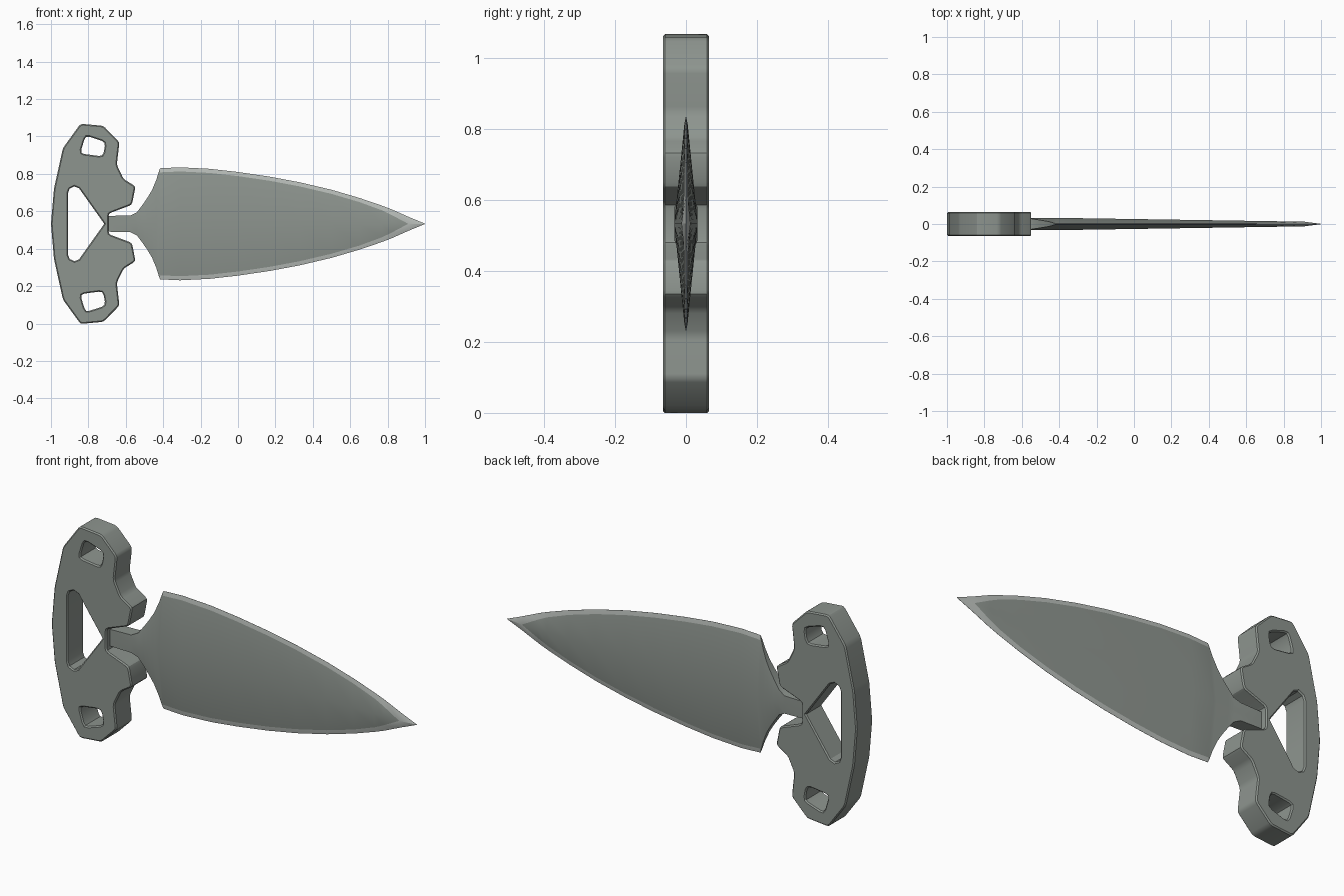
import bpy, bmesh, math
from mathutils import Vector

if "Cube" in bpy.data.objects:
    bpy.data.objects.remove(bpy.data.objects["Cube"])

CZ = 0.533  # height of the symmetry axis


def material(name, rgb):
    m = bpy.data.materials.new(name)
    m.diffuse_color = (*rgb, 1)
    m.use_nodes = True
    m.node_tree.nodes["Principled BSDF"].inputs["Base Color"].default_value = m.diffuse_color
    return m


steel = material("grey_steel", (0.27, 0.30, 0.275))
honed = material("honed_edge", (0.48, 0.51, 0.485))


def finish(name, bm, mats, angle):
    bmesh.ops.recalc_face_normals(bm, faces=bm.faces)
    me = bpy.data.meshes.new(name)
    bm.to_mesh(me)
    bm.free()
    for m in mats:
        me.materials.append(m)
    ob = bpy.data.objects.new(name, me)
    bpy.context.collection.objects.link(ob)
    bpy.ops.object.select_all(action='DESELECT')
    ob.select_set(True)
    bpy.context.view_layer.objects.active = ob
    bpy.ops.object.shade_smooth_by_angle(angle=math.radians(angle))
    return ob


def rounded(pts, r):
    """Soften every corner of a closed outline."""
    out = []
    for i, p in enumerate(pts):
        ends = []
        for q in (pts[i - 1], pts[(i + 1) % len(pts)]):
            d = q - p
            ends.append(p + d.normalized() * min(r, d.length * 0.4))
        a, b = ends
        out += [a, a * 0.25 + p * 0.5 + b * 0.25, b]
    return out


def oriented(pts, ccw):
    area = sum(pts[i - 1].x * p.y - p.x * pts[i - 1].y for i, p in enumerate(pts))
    return pts if (area > 0) == ccw else pts[::-1]


def inset(pts, d):
    """Mitred offset to the left of the travel direction."""
    out = []
    for i, p in enumerate(pts):
        a = (p - pts[i - 1]).normalized()
        b = (pts[(i + 1) % len(pts)] - p).normalized()
        na, nb = Vector((-a.y, a.x)), Vector((-b.y, b.x))
        out.append(p + (na + nb) * d / (1 + na.dot(nb)))
    return out


def mirrored(pts):
    """Flip an outline about the symmetry axis."""
    return [Vector((p.x, -p.y)) for p in reversed(pts)]


def vecs(pts):
    return [Vector(p) for p in pts]


# Handle: pierced plate with chamfered rims
half = vecs([(-0.984, 0.187), (-0.936, 0.405), (-0.842, 0.535), (-0.72, 0.524),
             (-0.634, 0.437), (-0.648, 0.315), (-0.612, 0.24), (-0.548, 0.20),
             (-0.567, 0.102), (-0.692, 0.055)])
outline = rounded(vecs([(-1.0, 0)]) + half + mirrored(half), 0.014)
upper = vecs([(-0.909, 0.165), (-0.90, 0.188), (-0.875, 0.2), (-0.85, 0.19)])
window = vecs([(-0.715, 0)]) + mirrored(upper) + upper
slot = rounded(vecs([(-0.815, 0.472), (-0.708, 0.437), (-0.722, 0.360), (-0.844, 0.376)]), 0.022)

HALF_T, CH = 0.065, 0.006
bm = bmesh.new()
caps = [[], []]
loops = [(outline, True), (window, False), (slot, False), (mirrored(slot), False)]
for pts, ccw in loops:
    pts = oriented(pts, ccw)
    small = inset(pts, CH)
    rings = []
    for y, ring in ((-HALF_T, small), (-HALF_T + CH, pts), (HALF_T - CH, pts), (HALF_T, small)):
        rings.append([bm.verts.new((p.x, y, p.y + CZ)) for p in ring])
    n = len(pts)
    for lo, hi in zip(rings, rings[1:]):
        for i in range(n):
            j = (i + 1) % n
            bm.faces.new((lo[i], lo[j], hi[j], hi[i]))
    for cap, ring in zip(caps, (rings[0], rings[-1])):
        cap += [bm.edges.get((ring[i], ring[(i + 1) % n])) for i in range(n)]
for cap in caps:
    bmesh.ops.triangle_fill(bm, use_beauty=True, use_dissolve=False, edges=cap)
finish("handle", bm, [steel], 30)

# Blade and tang: lofted diamond section, squared off towards the handle
EDGE_START = -0.417
stations = []  # x, half width, shoulder half width, spine, shoulder and rim thickness
for x, w in ((-0.70, 0.042), (-0.575, 0.045), (-0.54, 0.062), (-0.508, 0.105),
             (-0.484, 0.14), (-0.46, 0.18), (-0.437, 0.235), (-0.423, 0.28)):
    t, ws = 0.033, w * 0.92
    square = x < -0.55
    stations.append((x, w, ws, t, t if square else t * (1 - ws / 0.31),
                     t if square else t * (1 - w / 0.31)))
for x, w in ((EDGE_START, 0.297), (-0.31, 0.302), (-0.15, 0.294), (0, 0.277), (0.17, 0.252),
             (0.33, 0.222), (0.5, 0.182), (0.65, 0.138), (0.77, 0.097), (0.82, 0.078),
             (0.91, 0.038), (1.0, 0.0008)):
    t = 0.033 - (x + 0.417) * 0.0155 if x < 0.95 else 0.0008
    ws = {0.77: 0.072, 0.82: 0.048, 0.91: 0.0, 1.0: 0.0}.get(x, w - 0.022)
    ys = min(t, t * (1 - ws / w) + 0.0025)
    stations.append((x, w, ws, t, ys, 0.0005))

bm = bmesh.new()
rings = []
for x, w, ws, t, ys, ye in stations:
    quarter = [(t, 0), (ys, ws), (ye, w)]
    side = quarter + [(-y, z) for y, z in reversed(quarter)]
    ring = side + [(-y, -z) for y, z in side[1:5]]
    rings.append([bm.verts.new((x, y, z + CZ)) for y, z in ring])
for k, (a, b) in enumerate(zip(rings, rings[1:])):
    for i in range(10):
        j = (i + 1) % 10
        f = bm.faces.new((a[i], a[j], b[j], b[i]))
        # bright strip along both cutting edges
        if i % 5 in (1, 2, 3) and stations[k][0] >= EDGE_START:
            f.material_index = 1
bm.faces.new(rings[0])
bm.faces.new(rings[-1])
bmesh.ops.remove_doubles(bm, verts=bm.verts, dist=0.0001)
finish("blade", bm, [steel, honed], 30)
